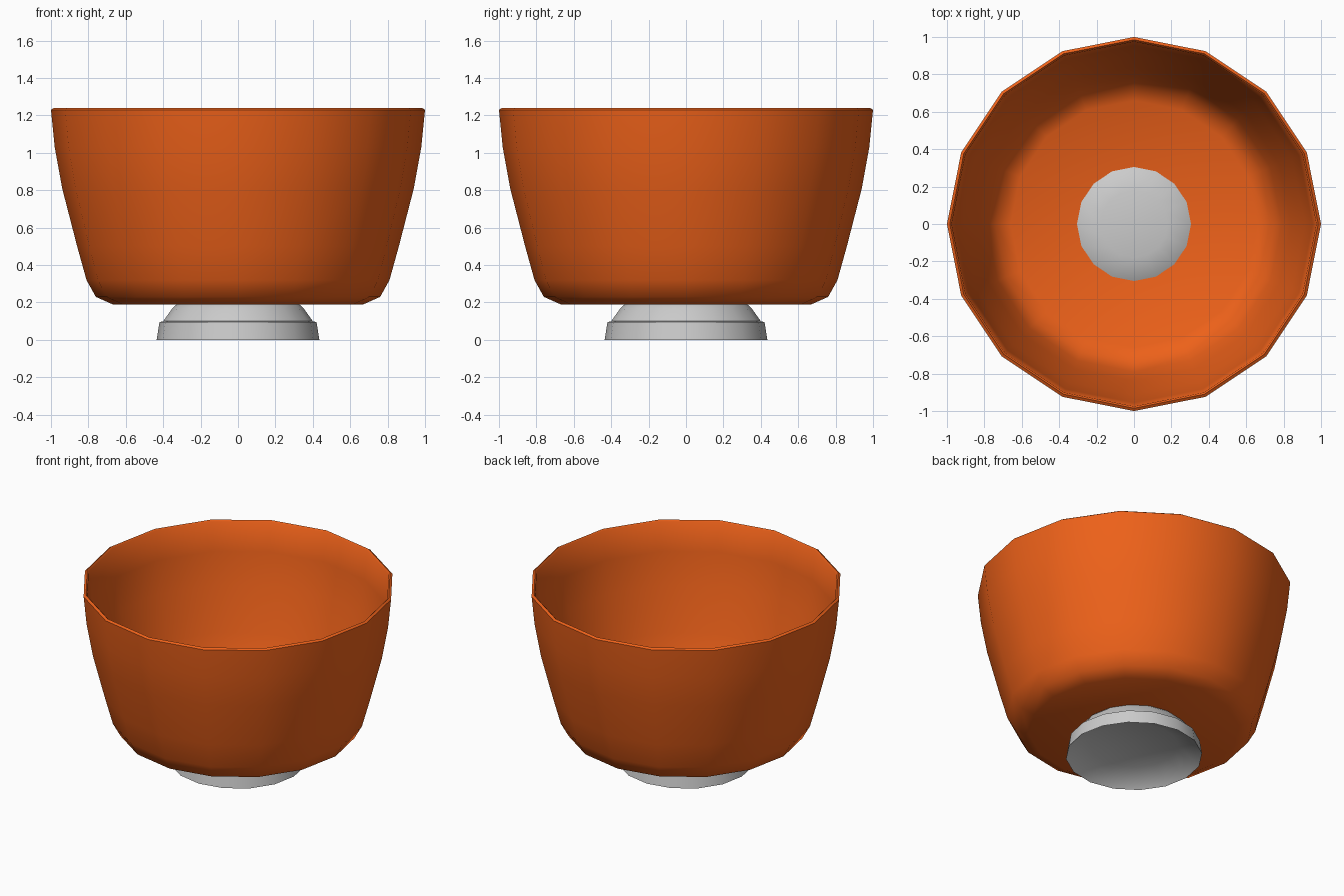
import bpy, bmesh
from math import cos, sin, pi, radians

if "Cube" in bpy.data.objects:
    bpy.data.objects.remove(bpy.data.objects["Cube"])

SIDES = 16


def lathe(name, profile, angle):
    """Revolve an (r, z) profile; points with r = 0 become poles."""
    bm = bmesh.new()
    rings = []
    for r, z in profile:
        if r == 0:
            rings.append([bm.verts.new((0, 0, z))] * SIDES)
        else:
            rings.append([bm.verts.new((r * cos(2 * pi * i / SIDES),
                                        r * sin(2 * pi * i / SIDES), z))
                          for i in range(SIDES)])
    for a, b in zip(rings, rings[1:]):
        for i in range(SIDES):
            j = (i + 1) % SIDES
            bm.faces.new(list(dict.fromkeys((a[i], a[j], b[j], b[i]))))
    bmesh.ops.recalc_face_normals(bm, faces=bm.faces)
    mesh = bpy.data.meshes.new(name)
    bm.to_mesh(mesh)
    bm.free()
    ob = bpy.data.objects.new(name, mesh)
    bpy.context.collection.objects.link(ob)
    bpy.ops.object.select_all(action='DESELECT')
    ob.select_set(True)
    bpy.context.view_layer.objects.active = ob
    bpy.ops.object.shade_smooth_by_angle(angle=radians(angle))
    return ob


# Bowl: underside, outer wall, rim, inner wall, floor
bowl = lathe("bowl", [
    (0, 0.19), (0.67, 0.19), (0.76, 0.23), (0.81, 0.32), (0.86, 0.50),
    (0.94, 0.81), (0.98, 1.03), (1.0, 1.23), (0.985, 1.24),
    (0.975, 1.23), (0.955, 1.03), (0.915, 0.81), (0.84, 0.51),
    (0.79, 0.34), (0.74, 0.25), (0.66, 0.21), (0, 0.21)], 50)
orange = bpy.data.materials.new("orange")
orange.diffuse_color = (0.85, 0.12, 0.01, 1)
orange.use_nodes = True
orange.node_tree.nodes["Principled BSDF"].inputs["Base Color"].default_value = orange.diffuse_color
bowl.data.materials.append(orange)

# Foot: hollow underside, stepped base ring, dome showing through the bowl floor
lathe("foot", [
    (0, 0.10), (0.28, 0.08), (0.40, 0.03), (0.435, 0), (0.42, 0.095),
    (0.40, 0.10), (0.35, 0.17), (0.305, 0.21), (0.18, 0.235), (0, 0.245)], 40)
